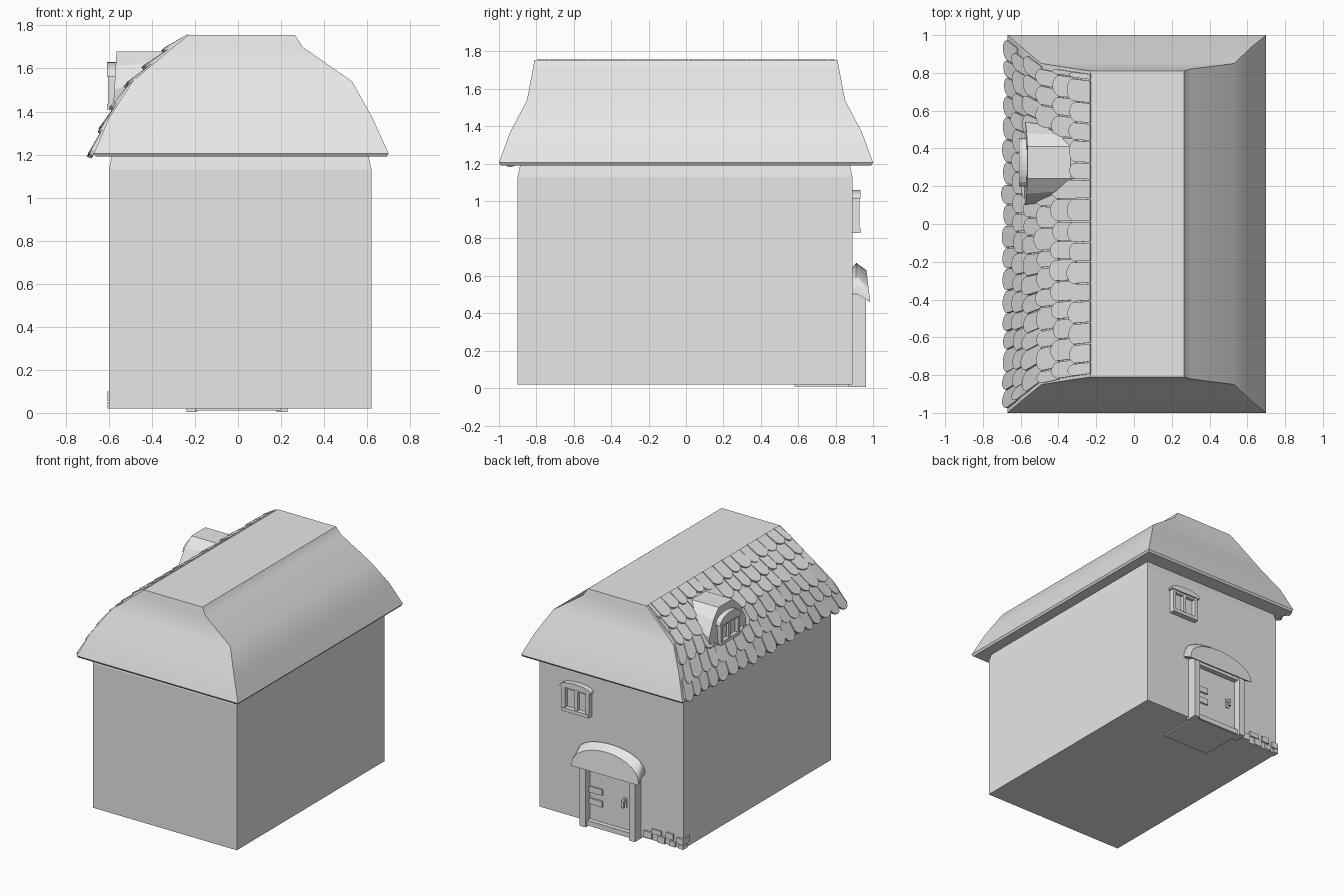
import bpy, bmesh, math, random
from mathutils import Vector

random.seed(4)
cube = bpy.data.objects.get("Cube")
if cube:
    bpy.data.objects.remove(cube, do_unlink=True)

# One plain grey for the whole house
grey = bpy.data.materials.new("plain grey")
grey.use_nodes = True
grey.diffuse_color = (0.8, 0.8, 0.8, 1)
grey.node_tree.nodes["Principled BSDF"].inputs["Base Color"].default_value = (0.8, 0.8, 0.8, 1)


def loft(bm, rings):
    """Skin a stack of closed rings and cap both ends."""
    loops = [[bm.verts.new(p) for p in ring] for ring in rings]
    n = len(loops[0])
    for a, b in zip(loops, loops[1:]):
        for i in range(n):
            j = (i + 1) % n
            bm.faces.new((a[i], a[j], b[j], b[i]))
    bm.faces.new(loops[0])
    bm.faces.new(loops[-1])


def box(bm, x, y, z):
    loft(bm, [[(x[0], y[0], h), (x[1], y[0], h), (x[1], y[1], h), (x[0], y[1], h)] for h in z])


def finish(name, bm, angle=None):
    bmesh.ops.recalc_face_normals(bm, faces=bm.faces)
    me = bpy.data.meshes.new(name)
    bm.to_mesh(me)
    bm.free()
    me.materials.append(grey)
    if angle:
        me.shade_smooth()
        me.set_sharp_from_angle(angle=math.radians(angle))
    ob = bpy.data.objects.new(name, me)
    bpy.context.scene.collection.objects.link(ob)
    return ob


def arch(half, z0, z1, rise, n=10):
    """Outline (u, z): straight base, short sides, bowed top."""
    pts = [(-half, z0), (half, z0)]
    for i in range(n + 1):
        t = math.pi * i / n
        pts.append((half * math.cos(t), z1 + rise * math.sin(t)))
    return pts


# Walls, drawn in a little under the eaves
bm = bmesh.new()
loft(bm, [[(-0.6 + i, -0.9 + i, z), (0.62 - i, -0.9 + i, z), (0.62 - i, 0.89 - i, z), (-0.6 + i, 0.89 - i, z)]
          for z, i in ((0.02, 0), (1.13, 0), (1.2, 0.015))])
finish("walls", bm)

# Bell-curved hipped roof: height, right edge, left edge, half depth
levels = [(1.19, -0.66, 0.69, 0.99), (1.205, -0.67, 0.70, 1.0), (1.37, -0.6, 0.625, 0.94),
          (1.54, -0.49, 0.53, 0.85), (1.70, -0.30, 0.30, 0.82), (1.755, -0.23, 0.265, 0.81)]
bm = bmesh.new()
loft(bm, [[(a, -d, z), (b, -d, z), (b, d, z), (a, d, z)] for z, a, b, d in levels])
finish("roof", bm, 38)

# Roof tiles in overlapping rows with rounded lower ends
slope = [Vector((a, d, z)) for z, a, b, d in levels[1:]]


def on_slope(s):
    """Point on the tiled slope at distance s above the eave; y holds the half depth."""
    for p, q in zip(slope, slope[1:]):
        step = math.hypot(q.x - p.x, q.z - p.z)
        if s <= step or q is slope[-1]:
            return p.lerp(q, s / step)
        s -= step


bm = bmesh.new()
rows, run = 6, 0.72
for r in range(rows):
    s0 = r * run / rows - 0.015
    y = -on_slope(s0).y + 0.015
    end = -y
    if r % 2:
        y -= 0.0
    first = True
    while y < end - 0.03:
        w = random.uniform(0.09, 0.125)
        if first and r % 2:
            w *= 0.55
        first = False
        w = min(w, end - y)
        low = on_slope(s0 + random.uniform(-0.012, 0.012))
        high = on_slope(min(s0 + 0.16, run))
        up = Vector((high.x - low.x, 0, high.z - low.z))
        out = Vector((-up.z, 0, up.x)).normalized()
        squeeze = high.y / low.y
        lift = random.uniform(0.016, 0.026)
        shape = [(0, 1), (0, 0.22), (0.15, 0.08), (0.38, 0), (0.62, 0), (0.85, 0.08), (1, 0.22), (1, 1)]
        ring = []
        for u, v in shape:
            yy = (y + 0.003 + u * (w - 0.006)) * (1 + (squeeze - 1) * v)
            ring.append(Vector((low.x, yy, low.z)) + up * v + out * (lift * (1 - v) + 0.006 * v))
        loft(bm, [[p - out * 0.018 for p in ring], ring])
        y += w
finish("roof_tiles", bm)

# Dormer body running back into the roof
bm = bmesh.new()
front = [(0.11, 1.36), (0.10, 1.5), (0.16, 1.61), (0.24, 1.68), (0.41, 1.68), (0.48, 1.61), (0.54, 1.5), (0.53, 1.36)]
back = [(0.15, 1.4), (0.15, 1.6), (0.18, 1.64), (0.24, 1.68), (0.41, 1.68), (0.47, 1.64), (0.50, 1.6), (0.50, 1.4)]
loft(bm, [[(-0.575 + 0.06 * (z - 1.5), y, z) for y, z in front], [(-0.3, y, z) for y, z in back]])
finish("dormer", bm)


def window(name, place, half, z0, z1, rise, head, bar, depth):
    """Framed window; place maps (across, outward, up) to a point."""
    bm = bmesh.new()

    def slab(u0, u1, a, b, d):
        ring = [(u0, a), (u1, a), (u1, b), (u0, b)]
        loft(bm, [[place(u, e, z) for u, z in ring] for e in (-0.02, d)])

    slab(-half, half, z0, z1, 0.004)
    slab(-half, half, z0, z0 + bar, depth)
    for u in (-half + bar / 2, 0, half - bar / 2):
        slab(u - bar / 2, u + bar / 2, z0, z1, depth * (0.7 if u == 0 else 0.9))
    slab(-half, half, z1 - bar, z1, depth * 0.7)
    loft(bm, [[place(u, e, z) for u, z in arch(half + head, z1 - 0.01, z1, rise)] for e in (-0.02, depth)])
    finish(name, bm)


window("dormer_window", lambda u, d, z: (-0.575 - d, 0.325 + u, z), 0.115, 1.41, 1.57, 0.06, 0.012, 0.026, 0.033)
window("back_window", lambda u, d, z: (0.29 + u, 0.89 + d, z), 0.115, 0.83, 1.025, 0.035, 0.015, 0.026, 0.042)

# Door posts, lintel, sill and step
bm = bmesh.new()
for x in (-0.24, 0.18):
    box(bm, (x, x + 0.05), (0.87, 0.962), (0.005, 0.5))
box(bm, (-0.2, 0.2), (0.87, 0.945), (0.46, 0.5))
box(bm, (-0.2, 0.2), (0.87, 0.94), (0.012, 0.05))
finish("door_frame", bm)
bm = bmesh.new()
box(bm, (-0.2, 0.2), (0.58, 0.93), (0.01, 0.03))
finish("door_step", bm)
bm = bmesh.new()
box(bm, (-0.19, 0.19), (0.87, 0.905), (0.03, 0.48))
finish("door", bm)

# Hinges and a bent handle
bm = bmesh.new()
for z in (0.17, 0.26):
    box(bm, (0.07, 0.18), (0.9, 0.918), (z, z + 0.045))
finish("door_hinges", bm)
bm = bmesh.new()
box(bm, (-0.135, -0.105), (0.9, 0.912), (0.22, 0.29))
box(bm, (-0.13, -0.11), (0.905, 0.94), (0.265, 0.28))
box(bm, (-0.13, -0.11), (0.928, 0.942), (0.225, 0.28))
finish("door_handle", bm)

# Bowed hood leaning out over the door
bm = bmesh.new()
inner, outer = arch(0.275, 0.505, 0.515, 0.115, 14), arch(0.285, 0.46, 0.475, 0.155, 14)
loft(bm, [[(u, 0.88, z) for u, z in inner],
          [(u, 0.91, z + 0.04 * (z > 0.51)) for u, z in inner],
          [(u, 0.985 - 0.12 * (z - 0.46), z) for u, z in outer]])
finish("door_hood", bm, 35)

# Foundation stones by the corner
bm = bmesh.new()
for x, z, w, h in ((-0.34, 0.03, 0.07, 0.05), (-0.45, 0.02, 0.06, 0.05), (-0.42, 0.075, 0.08, 0.035),
                   (-0.52, 0.07, 0.06, 0.045), (-0.54, 0.02, 0.05, 0.04)):
    box(bm, (x, x + w), (0.87, 0.903), (z, z + h))
box(bm, (-0.606, -0.55), (0.82, 0.904), (0.055, 0.1))
box(bm, (-0.607, -0.57), (0.85, 0.903), (0.02, 0.05))
finish("corner_stones", bm)
